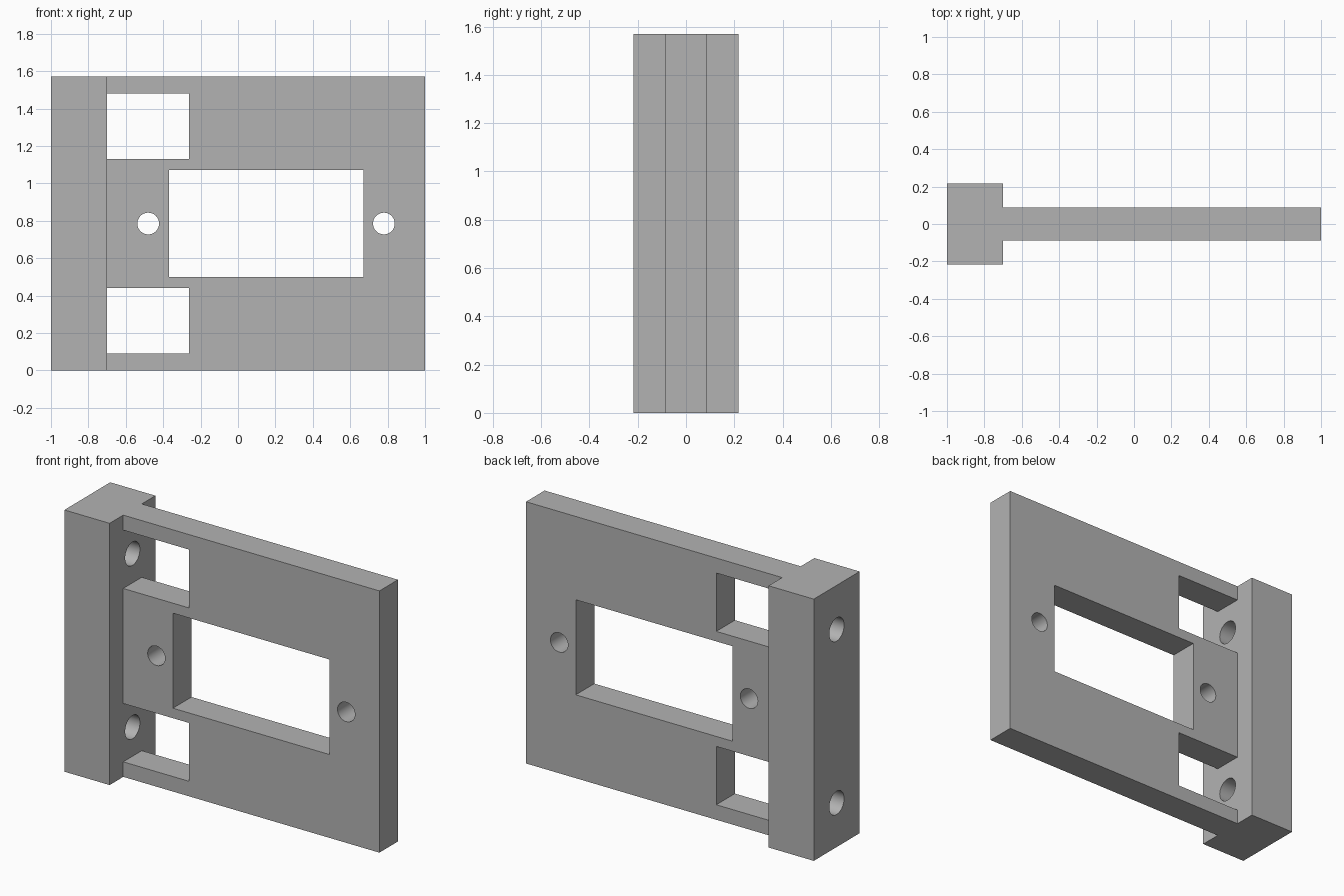
import bpy
import bmesh
import math
from mathutils import Matrix, Vector

default = bpy.data.objects.get("Cube")
if default:
    bpy.data.objects.remove(default, do_unlink=True)

HEIGHT = 1.57
MID = HEIGHT / 2
PLATE = 0.088      # half thickness of the plate
BAR = 0.217        # half depth of the bar
STEP = -0.7        # where the bar meets the plate

grey = bpy.data.materials.new("plain grey")
grey.use_nodes = True
colour = (0.45, 0.45, 0.45, 1)
grey.diffuse_color = colour
grey.node_tree.nodes["Principled BSDF"].inputs["Base Color"].default_value = colour


def make_object(name, bm):
    bmesh.ops.recalc_face_normals(bm, faces=bm.faces)
    mesh = bpy.data.meshes.new(name)
    bm.to_mesh(mesh)
    bm.free()
    mesh.materials.append(grey)
    obj = bpy.data.objects.new(name, mesh)
    bpy.context.collection.objects.link(obj)
    return obj


def window(x0, x1, z0, z1):
    bm = bmesh.new()
    place = Matrix.Translation(((x0 + x1) / 2, 0, (z0 + z1) / 2))
    size = Matrix.Diagonal((x1 - x0, 1, z1 - z0, 1))
    bmesh.ops.create_cube(bm, size=1, matrix=place @ size)
    return make_object("window_cutter", bm)


def hole(centre, radius, length, axis):
    bm = bmesh.new()
    matrix = Matrix.Translation(centre) @ Matrix.Rotation(math.pi / 2, 4, axis)
    bmesh.ops.create_cone(bm, cap_ends=True, segments=48, radius1=radius,
                          radius2=radius, depth=length, matrix=matrix)
    return make_object("hole_cutter", bm)


# Bar and plate: one T-shaped section, extruded upward
bm = bmesh.new()
half = [(1, PLATE), (STEP, PLATE), (STEP, BAR), (-1, BAR)]
outline = half + [(x, -y) for x, y in reversed(half)]
face = bm.faces.new([bm.verts.new((x, y, 0)) for x, y in outline])
top = bmesh.ops.extrude_face_region(bm, geom=[face])["geom"]
bmesh.ops.translate(bm, vec=Vector((0, 0, HEIGHT)),
                    verts=[v for v in top if isinstance(v, bmesh.types.BMVert)])
bracket = make_object("mounting_bracket", bm)

# Main opening, with a screw hole at each end
cutters = [window(-0.37, 0.67, 0.5, 1.07)]
for x in (-0.48, 0.78):
    cutters.append(hole((x, 0, MID), 0.058, 1, "X"))

# Mirrored access windows, with a bolt hole through the bar beside each
for side in (-1, 1):
    a, b = sorted((MID + side * 0.345, MID + side * 0.695))
    cutters.append(window(STEP, -0.263, a, b))
    cutters.append(hole((-0.85, 0, MID + side * 0.52), 0.07, 0.5, "Y"))

for cutter in cutters:
    cutter.hide_render = True
    cut = bracket.modifiers.new("cut", "BOOLEAN")
    cut.operation = "DIFFERENCE"
    cut.solver = "EXACT"
    cut.object = cutter

# Apply the cuts and drop the cutters
graph = bpy.context.evaluated_depsgraph_get()
result = bpy.data.meshes.new_from_object(bracket.evaluated_get(graph))
bracket.modifiers.clear()
bracket.data = result
for cutter in cutters:
    bpy.data.objects.remove(cutter, do_unlink=True)

# Smooth hole walls, crisp edges elsewhere
bpy.ops.object.select_all(action="DESELECT")
bracket.select_set(True)
bpy.context.view_layer.objects.active = bracket
bpy.ops.object.shade_smooth_by_angle(angle=math.radians(30))
